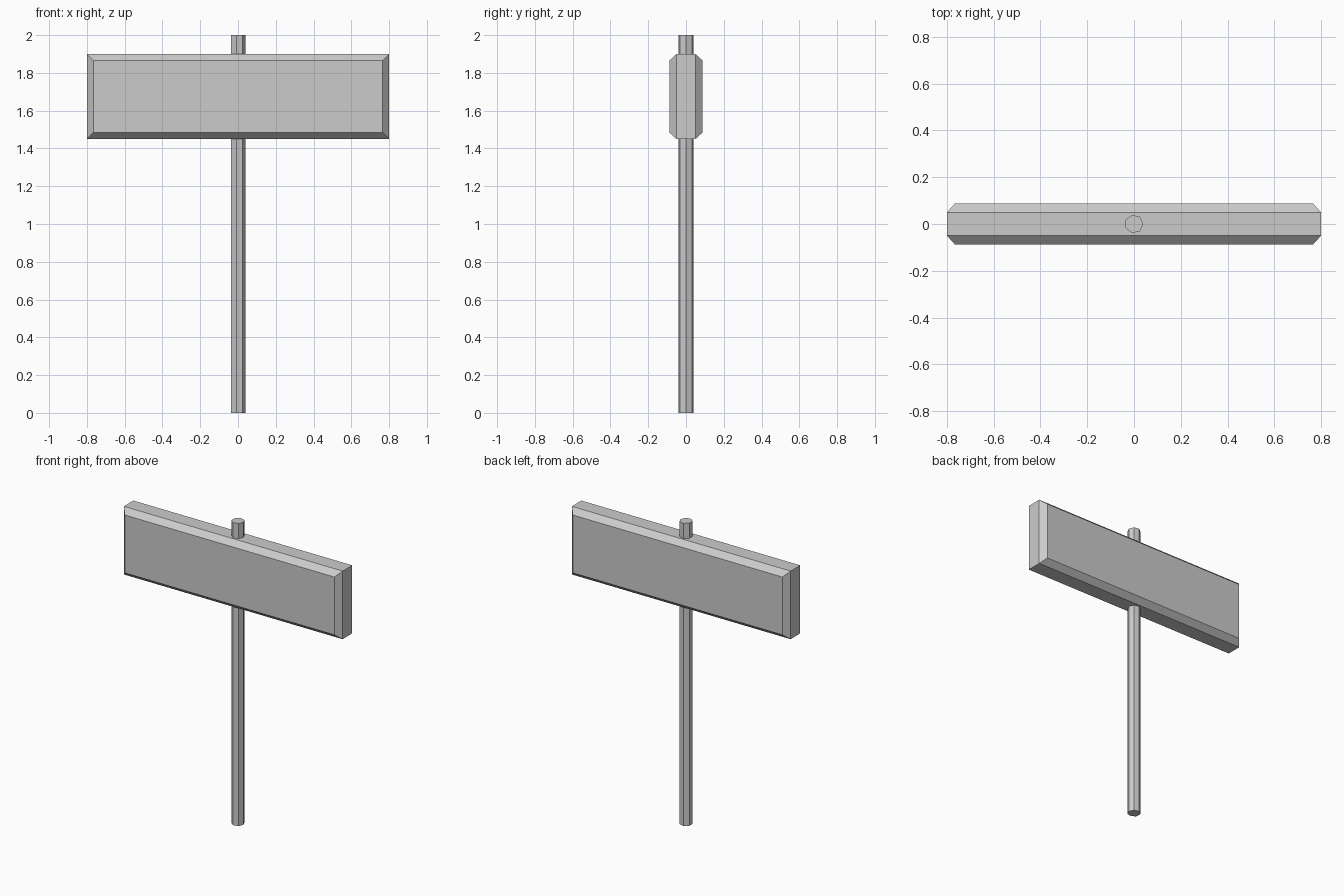
import bpy
import bmesh
from math import cos, sin, tau

if "Cube" in bpy.data.objects:
    bpy.data.objects.remove(bpy.data.objects["Cube"])


def loft(name, rings):
    """Skin a stack of equal-sized vertex rings and cap both ends."""
    bm = bmesh.new()
    loops = [[bm.verts.new(p) for p in ring] for ring in rings]
    for a, b in zip(loops, loops[1:]):
        for i in range(len(a)):
            j = (i + 1) % len(a)
            bm.faces.new((a[i], a[j], b[j], b[i]))
    bm.faces.new(loops[0])
    bm.faces.new(loops[-1])
    bmesh.ops.recalc_face_normals(bm, faces=bm.faces)
    mesh = bpy.data.meshes.new(name)
    bm.to_mesh(mesh)
    bm.free()
    obj = bpy.data.objects.new(name, mesh)
    bpy.context.collection.objects.link(obj)
    return obj


# Post: seven-sided pole with one corner facing +x
SIDES, RADIUS = 7, 0.04
angles = [tau * i / SIDES for i in range(SIDES)]
loft("post", [[(RADIUS * cos(a), RADIUS * sin(a), z) for a in angles]
              for z in (0.0, 2.0)])


# Sign board: slab with a bevelled raised panel on front and back
def board_ring(y, inset):
    x, low, high = 0.8 - inset, 1.45 + inset, 1.9 - inset
    return [(-x, y, low), (x, y, low), (x, y, high), (-x, y, high)]


loft("sign_board", [board_ring(y, inset) for y, inset in
                    ((-0.0875, 0.034), (-0.05, 0), (0.05, 0), (0.0875, 0.034))])
